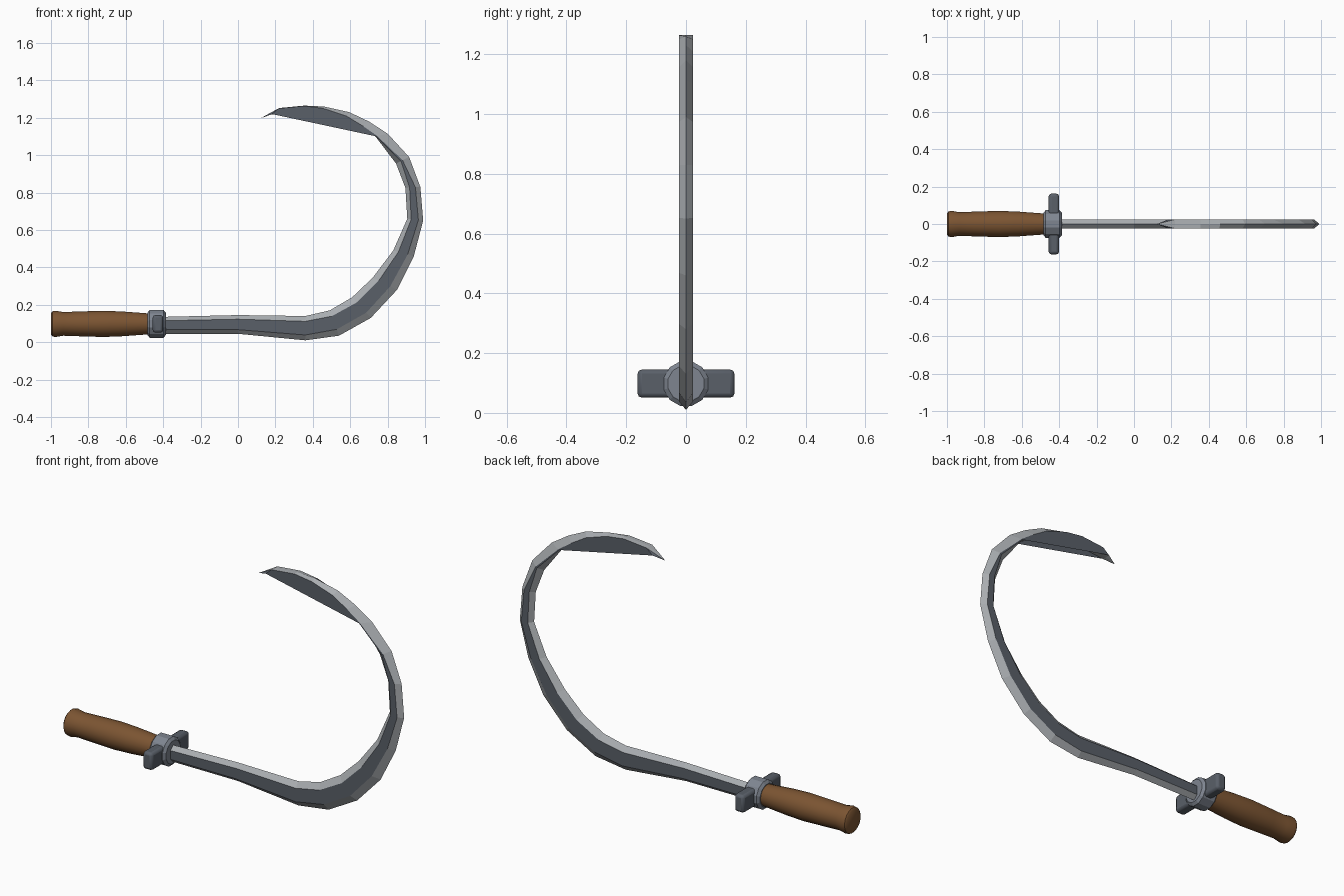
import bpy, bmesh, math
from mathutils import Vector

if "Cube" in bpy.data.objects:
    bpy.data.objects.remove(bpy.data.objects["Cube"])


def material(name, rgb):
    m = bpy.data.materials.new(name)
    m.diffuse_color = (*rgb, 1)
    m.use_nodes = True
    m.node_tree.nodes["Principled BSDF"].inputs["Base Color"].default_value = m.diffuse_color
    return m


WOOD = material("brown wood", (0.20, 0.09, 0.032))
DARK = material("dark steel", (0.10, 0.115, 0.14))
LIGHT = material("light steel", (0.40, 0.42, 0.44))
GREY = material("grey steel", (0.21, 0.235, 0.28))


def make(name, verts, faces, mats, recalc=True):
    bm = bmesh.new()
    vs = [bm.verts.new(v) for v in verts]
    for idx, mat in faces:
        bm.faces.new([vs[i] for i in idx]).material_index = mat
    if recalc:
        bmesh.ops.recalc_face_normals(bm, faces=bm.faces[:])
    me = bpy.data.meshes.new(name)
    bm.to_mesh(me)
    bm.free()
    for m in mats:
        me.materials.append(m)
    ob = bpy.data.objects.new(name, me)
    bpy.context.collection.objects.link(ob)
    return ob


def loft(rings, mats=None):
    """Faces joining equal rings, capped at both ends."""
    n = len(rings[0])
    faces = [([k * n + j, k * n + (j + 1) % n, (k + 1) * n + (j + 1) % n, (k + 1) * n + j],
              mats[j] if mats else 0)
             for k in range(len(rings) - 1) for j in range(n)]
    last = (len(rings) - 1) * n
    faces += [(list(range(n)), 0), (list(range(last, last + n)), 0)]
    return [v for r in rings for v in r], faces


def turned(name, profile, sides, mat):
    """Lathe along x around the handle axis."""
    rings = [[(x, r * math.cos(a), 0.098 + r * math.sin(a))
              for a in (2 * math.pi * (j + 0.5) / sides for j in range(sides))]
             for x, r in profile]
    return make(name, *loft(rings), [mat])


def smooth(ob, angle):
    bpy.ops.object.select_all(action='DESELECT')
    ob.select_set(True)
    bpy.context.view_layer.objects.active = ob
    bpy.ops.object.shade_smooth_by_angle(angle=math.radians(angle))


# Wooden handle with flared butt
handle = turned("handle", [(-1, 0.058), (-0.992, 0.068), (-0.975, 0.071), (-0.935, 0.064),
                           (-0.85, 0.067), (-0.72, 0.071), (-0.62, 0.067), (-0.47, 0.056)], 20, WOOD)
smooth(handle, 40)

# Metal collar
turned("collar", [(-0.484, 0.062), (-0.472, 0.077), (-0.398, 0.077), (-0.386, 0.062)], 12, GREY)

# Crossguard bar
bpy.ops.mesh.primitive_cube_add(size=1, location=(-0.428, 0, 0.098))
guard = bpy.context.object
guard.name = "crossguard"
guard.scale = (0.056, 0.324, 0.094)
bpy.ops.object.transform_apply(location=False, rotation=False, scale=True)
guard.data.materials.append(DARK)
bevel = guard.modifiers.new("bevel", 'BEVEL')
bevel.width, bevel.segments = 0.014, 2
smooth(guard, 35)

# Blade stations: outer edge x z, inner edge x z, flat start and end across the width
stations = [
    (-.42, .045, -.42, .135, .25, .77), (0, .045, 0, .145, .22, .78),
    (.36, .01, .36, .14, .22, .78), (.54, .035, .49, .17, .25, .77),
    (.71, .13, .61, .24, .25, .75), (.85, .28, .72, .345, .28, .75),
    (.94, .46, .83, .49, .3, .75), (.99, .65, .905, .66, .3, .75),
    (.975, .83, .895, .825, .33, .72), (.915, .99, .845, .955, .5, .62),
    (.80, 1.115, .735, 1.10, .85, .95), (.70, 1.18, .66, 1.15, .8, .95),
    (.595, 1.23, .57, 1.195, .6, .95), (.46, 1.26, .45, 1.225, .3, .95),
    (.355, 1.265, .35, 1.235, .05, .95), (.22, 1.252, .18, 1.218, .05, .95),
    (.127, 1.201, .125, 1.199, .3, .7),
]
T = 0.024
rings = []
for k, (ox, oz, ix, iz, a, b) in enumerate(stations):
    o, i = Vector((ox, 0, oz)), Vector((ix, 0, iz))
    t = Vector((0, T if k < len(stations) - 1 else 0.001, 0))
    fa, fb = o.lerp(i, a), o.lerp(i, b)
    rings.append([o, fa - t, fb - t, i, fb + t, fa + t])
make("blade", *loft(rings, [1, 0, 1, 1, 0, 1]), [DARK, LIGHT])

# Flat webs filling the hook near the tip, one per side
for side, corner in (("front", 2), ("back", 4)):
    web = [r[corner] for r in rings[10:16]]
    if side == "front":
        web.reverse()
    ob = make("tip_web_" + side, web, [(list(range(len(web))), 0)], [DARK], recalc=False)
    want = -1 if side == "front" else 1
    if ob.data.polygons[0].normal.y * want < 0:
        ob.data.flip_normals()
